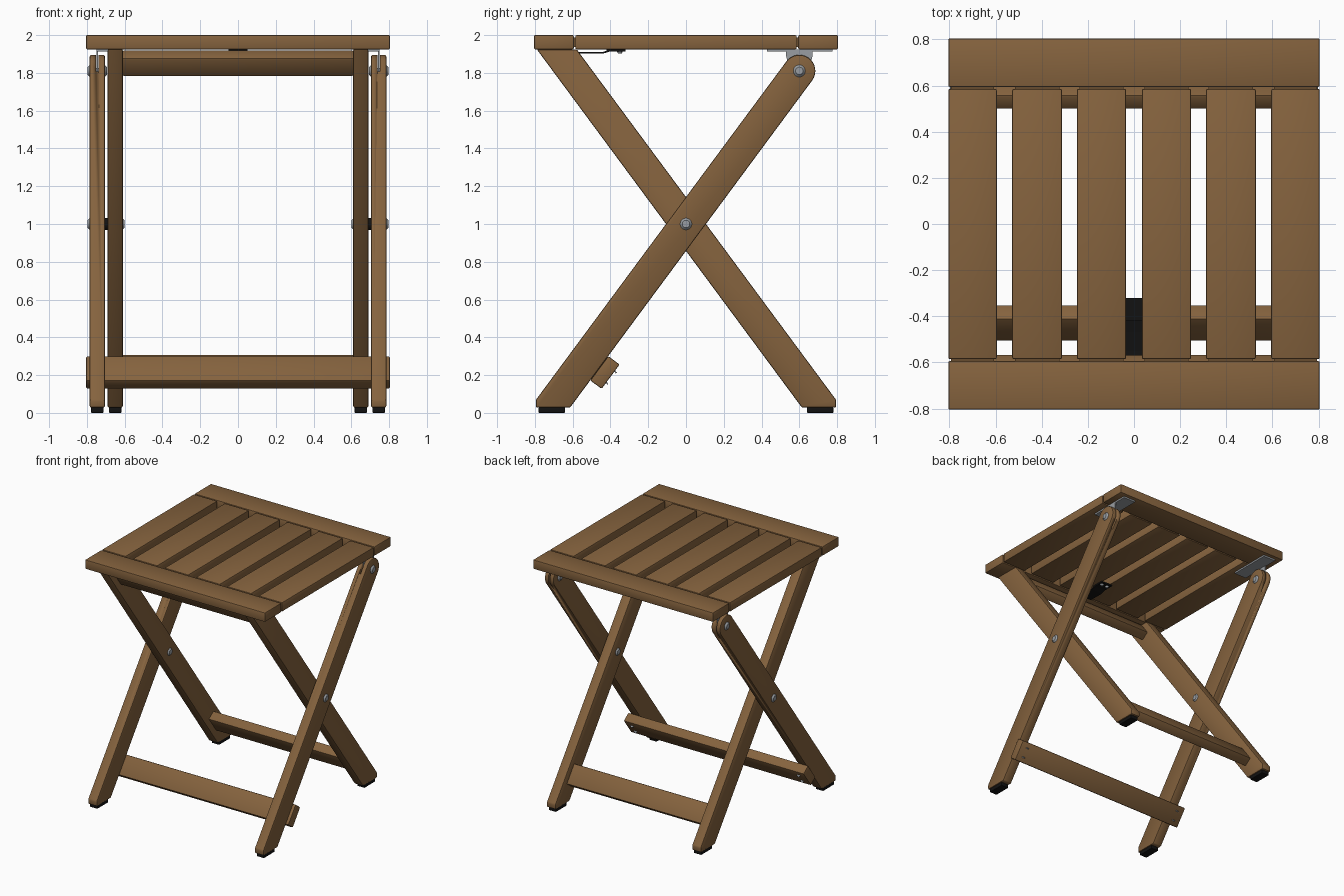
import bpy, bmesh, math
from mathutils import Matrix

if "Cube" in bpy.data.objects:
    bpy.data.objects.remove(bpy.data.objects["Cube"])


def material(name, rgb):
    m = bpy.data.materials.new(name)
    m.diffuse_color = (*rgb, 1)
    m.use_nodes = True
    m.node_tree.nodes["Principled BSDF"].inputs["Base Color"].default_value = m.diffuse_color
    return m


WOOD = material("brown wood", (0.235, 0.124, 0.048))
BLACK = material("black rubber", (0.006, 0.006, 0.006))
STEEL = material("grey steel", (0.32, 0.34, 0.36))


def finish(name, bm, mat, bevel=0.0):
    bmesh.ops.recalc_face_normals(bm, faces=bm.faces)
    if bevel:
        edges = [e for e in bm.edges if e.calc_face_angle(0) > 0.5]
        bmesh.ops.bevel(bm, geom=edges, offset=bevel, segments=2, profile=0.5,
                        affect='EDGES', clamp_overlap=True)
    me = bpy.data.meshes.new(name)
    bm.to_mesh(me)
    bm.free()
    me.materials.append(mat)
    ob = bpy.data.objects.new(name, me)
    bpy.context.collection.objects.link(ob)
    for p in me.polygons:
        p.use_smooth = True
    me.set_sharp_from_angle(angle=math.radians(30))
    return ob


def prism(name, pts, x0, x1, mat, bevel=0.0):
    """Extrude a (y, z) profile along x."""
    bm = bmesh.new()
    f = bm.faces.new([bm.verts.new((x0, y, z)) for y, z in pts])
    r = bmesh.ops.extrude_face_region(bm, geom=[f])
    vs = [v for v in r["geom"] if isinstance(v, bmesh.types.BMVert)]
    bmesh.ops.translate(bm, verts=vs, vec=(x1 - x0, 0, 0))
    return finish(name, bm, mat, bevel)


def box(name, x0, x1, y0, y1, z0, z1, mat, bevel=0.0):
    return prism(name, [(y0, z0), (y1, z0), (y1, z1), (y0, z1)], x0, x1, mat, bevel)


def pin(name, x0, x1, y, z, r0, r1, mat, sides=24):
    """Round part along x, radius r0 at x0 and r1 at x1."""
    bm = bmesh.new()
    m = Matrix.Translation(((x0 + x1) / 2, y, z)) @ Matrix.Rotation(
        math.copysign(math.pi / 2, x1 - x0), 4, 'Y')
    bmesh.ops.create_cone(bm, cap_ends=True, segments=sides, radius1=r0, radius2=r1,
                          depth=abs(x1 - x0), matrix=m)
    return finish(name, bm, mat)


# Leg frame: s runs up the leg, t across it towards its upper side
DY, DZ, HALF = 0.595, 0.804, 0.085


def at(s, t, flip=1):
    return (flip * (DY * s - DZ * t), 1 + DZ * s + DY * t)


def slab(s0, s1, t0, t1, flip=1):
    return [at(s0, t0, flip), at(s1, t0, flip), at(s1, t1, flip), at(s0, t1, flip)]


def edge_y(z, t):
    """y on a leg edge at height z."""
    return DY * (z - 1 - DY * t) / DZ - DZ * t


SEAT = 1.925
FOOT = 0.028
PIVOT = 1.008
py, pz = at(PIVOT, 0)

# Seat boards and slats
for sgn, name in ((-1, "seat_front_board"), (1, "seat_back_board")):
    y0, y1 = sorted((sgn * 0.594, sgn * 0.805))
    box(name, -0.805, 0.805, y0, y1, SEAT, 2.0, WOOD, 0.007)
slats = [(-0.805, -0.595), (-0.528, -0.312), (-0.248, -0.034),
         (0.034, 0.248), (0.312, 0.528), (0.595, 0.805)]
for i, (x0, x1) in enumerate(slats):
    box(f"seat_slat_{i + 1}", x0, x1, -0.586, 0.586, SEAT, 2.0, WOOD, 0.007)
    for sgn in (-1, 1):
        y0, y1 = sorted((sgn * 0.57, sgn * 0.61))
        box("slat_tenon", x0 + 0.012, x1 - 0.012, y0, y1, SEAT + 0.012, 1.988, WOOD)

# Leg profiles: foot cut level, outer legs rounded at the top, inner legs cut level
foot = [(-0.795, FOOT), (edge_y(FOOT, -HALF), FOOT)]
heel = (-0.795, 1 + DZ * (-0.795 + DZ * HALF) / DY + DY * HALF)
arc = [at(PIVOT + HALF * math.cos(a), HALF * math.sin(a))
       for a in [math.pi * (k / 16 - 0.5) for k in range(17)]]
outer_profile = foot + arc + [heel]
inner_bottom = [(-y, z) for y, z in foot]
inner_profile = inner_bottom + [(-edge_y(SEAT, -HALF), SEAT)]
inner_profile = [(0.795, FOOT), (-edge_y(FOOT, -HALF), FOOT),
                 (-edge_y(SEAT, -HALF), SEAT), (-edge_y(SEAT, HALF), SEAT),
                 (0.795, heel[1])]
# the inner leg leans the other way, so its lower edge meets the seat furthest forward

for sgn, side in ((-1, "left"), (1, "right")):
    # Legs
    leg = prism(f"{side}_outer_leg", outer_profile, sgn * 0.705, sgn * 0.785, WOOD, 0.008)
    prism(f"{side}_inner_leg", inner_profile, sgn * 0.61, sgn * 0.69, WOOD, 0.008)
    # Slot in the rounded leg end for the hinge tab
    cutter = prism(f"{side}_slot_cutter", slab(0.94, 1.2, -0.2, 0.2),
                   sgn * 0.738, sgn * 0.752, WOOD)
    cutter.hide_render = True
    cutter.hide_viewport = True
    cut = leg.modifiers.new("slot", 'BOOLEAN')
    cut.operation, cut.object, cut.solver = 'DIFFERENCE', cutter, 'EXACT'
    # Rubber feet
    for flip, x0, x1, name in ((1, 0.712, 0.778, "outer"), (-1, 0.617, 0.683, "inner")):
        y0, y1 = sorted((-flip * 0.78, -flip * 0.64))
        box(f"{side}_{name}_foot", sgn * x0, sgn * x1, y0, y1, 0, FOOT + 0.002, BLACK, 0.004)
    # Hinge bracket: plate under the seat and tab in the leg slot
    box(f"{side}_hinge_plate", sgn * 0.64, sgn * 0.749, 0.43, 0.775, 1.912, SEAT, STEEL)
    prism(f"{side}_hinge_tab", [(0.53, 1.914), (0.53, 1.89), (0.555, 1.79), (0.6, 1.765),
                                (0.645, 1.79), (0.67, 1.89), (0.67, 1.914)],
          sgn * 0.741, sgn * 0.749, STEEL)
    # Hinge pivot bolt
    pin(f"{side}_hinge_bolt", sgn * 0.7, sgn * 0.79, py, pz, 0.016, 0.016, STEEL)
    pin(f"{side}_hinge_bolt_head", sgn * 0.784, sgn * 0.797, py, pz, 0.033, 0.02, STEEL)
    pin(f"{side}_hinge_bolt_nut", sgn * 0.706, sgn * 0.694, py, pz, 0.033, 0.02, STEEL)
    # Crossing bolt with spacer between the legs
    pin(f"{side}_cross_spacer", sgn * 0.688, sgn * 0.707, 0, 1, 0.033, 0.033, BLACK)
    pin(f"{side}_cross_bolt_head", sgn * 0.784, sgn * 0.797, 0, 1, 0.032, 0.02, STEEL)
    pin(f"{side}_cross_bolt_nut", sgn * 0.611, sgn * 0.6, 0, 1, 0.03, 0.02, STEEL)
    # Screws on the underside of the front stretcher
    for s in (-0.925, -0.85):
        y, z = at(s, -HALF - 0.0755)
        bm = bmesh.new()
        bmesh.ops.create_cone(
            bm, cap_ends=True, segments=16, radius1=0.013, radius2=0.013, depth=0.006,
            matrix=Matrix.Translation((sgn * 0.745, y, z))
            @ Matrix.Rotation(math.atan2(DZ, -DY), 4, 'X'))
        finish(f"{side}_stretcher_screw", bm, STEEL)

# Stretchers and top rail
prism("front_stretcher", slab(-0.967, -0.807, -HALF - 0.075, -HALF), -0.805, 0.805, WOOD, 0.007)
prism("back_stretcher", slab(-1.046, -0.886, -0.0375, 0.0375, -1), -0.612, 0.612, WOOD, 0.007)
prism("top_rail", slab(1.0, 1.117, -0.0375, 0.0375, -1), -0.612, 0.612, WOOD, 0.007)

# Latch under the seat: bent strip with two screws
low = [(-0.57, 1.902), (-0.44, 1.902), (-0.40, 1.914), (-0.33, 1.914)]
prism("latch_strip", low + [(y, z + 0.009) for y, z in reversed(low)], -0.05, 0.05, BLACK)
box("latch_pad", -0.05, 0.05, -0.42, -0.32, 1.914, SEAT, BLACK)
for x in (-0.025, 0.025):
    bm = bmesh.new()
    bmesh.ops.create_cone(bm, cap_ends=True, segments=16, radius1=0.01, radius2=0.016,
                          depth=0.012, matrix=Matrix.Translation((x, -0.35, 1.909)))
    finish("latch_screw", bm, STEEL)
